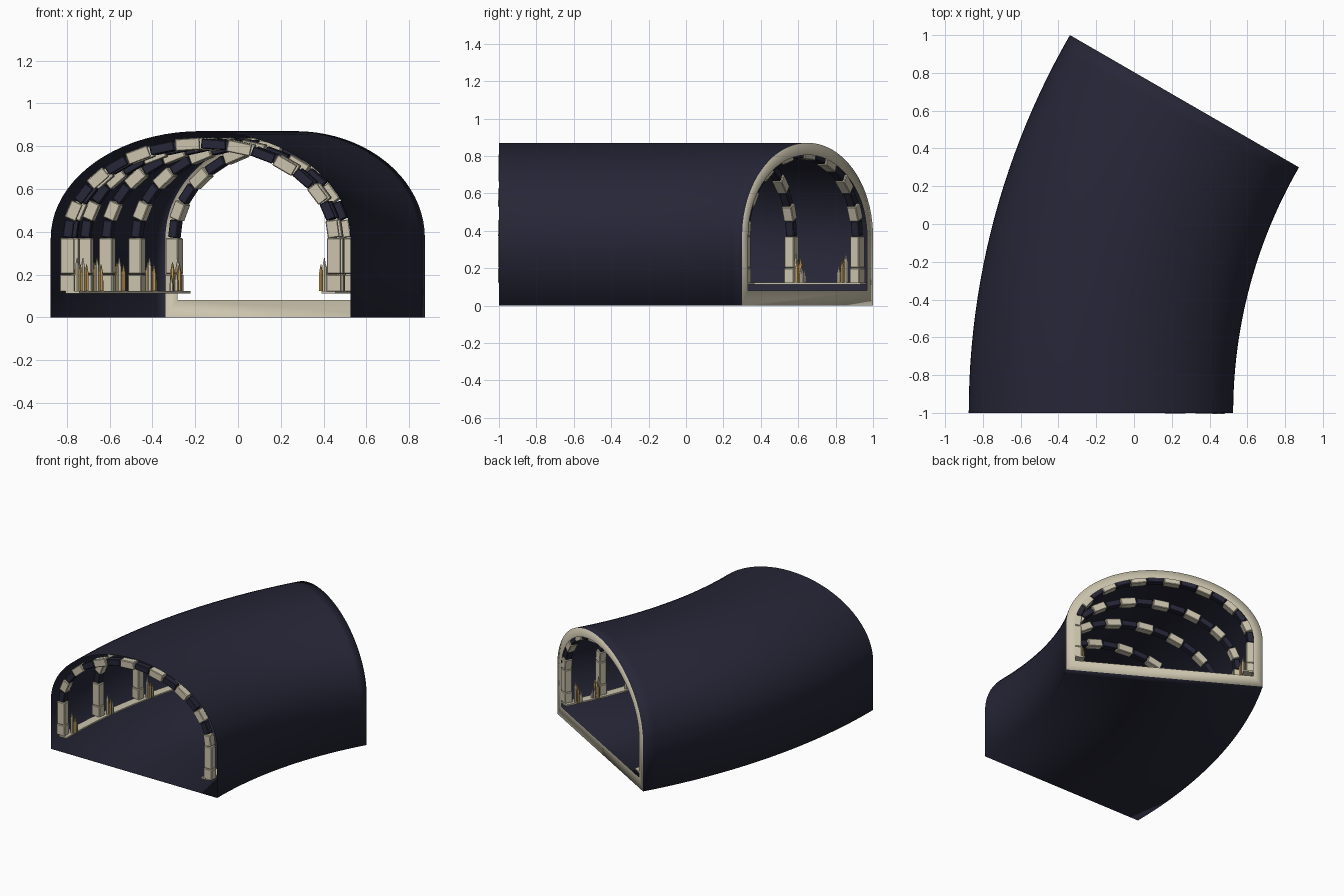
import bpy, bmesh, math
from mathutils import Matrix, Vector

if "Cube" in bpy.data.objects:
    bpy.data.objects.remove(bpy.data.objects["Cube"])

BEND = math.radians(30)
HALF_W, SPRING, RISE, RADIUS = 0.7, 0.37, 0.5, 3.3


def material(name, rgb):
    m = bpy.data.materials.new(name)
    m.use_nodes = True
    m.diffuse_color = (*rgb, 1)
    m.node_tree.nodes["Principled BSDF"].inputs["Base Color"].default_value = (*rgb, 1)
    return m


navy = material("dark navy", (0.019, 0.019, 0.038))
cream = material("cream stone", (0.6, 0.55, 0.42))
gold = material("gold", (0.55, 0.34, 0.1))


def station(angle):
    """Local frame on the bent centreline: x across, y along, z up."""
    return (Matrix.Translation((RADIUS - 0.175, -1, 0)) @ Matrix.Rotation(-angle, 4, 'Z')
            @ Matrix.Translation((-RADIUS, 0, 0)))


def finish(name, bm, mats, bevel=0):
    me = bpy.data.meshes.new(name)
    bm.to_mesh(me)
    bm.free()
    for m in mats:
        me.materials.append(m)
    ob = bpy.data.objects.new(name, me)
    bpy.context.collection.objects.link(ob)
    if bevel:
        mod = ob.modifiers.new("soft edges", 'BEVEL')
        mod.width, mod.segments = bevel, 1
    return ob


def box(bm, frame, centre, size, mat=0, tilt=0):
    mtx = (frame @ Matrix.Translation(centre) @ Matrix.Rotation(tilt, 4, 'Y')
           @ Matrix.Diagonal((*size, 1)))
    verts = bmesh.ops.create_cube(bm, size=1, matrix=mtx)["verts"]
    for f in {f for v in verts for f in v.link_faces}:
        f.material_index = mat


def arch_profile(inset, floor, segments=40):
    """Closed section: flat floor, straight walls, elliptical vault."""
    w, h = HALF_W - inset, RISE - inset
    pts = [(-w, floor)]
    for i in range(segments + 1):
        t = math.pi * i / segments
        pts.append((-w * math.cos(t), SPRING + h * math.sin(t)))
    return pts + [(w, floor)]


def add_ring(bm, angle, profile):
    frame = station(angle)
    return [bm.verts.new(frame @ Vector((x, 0, z))) for x, z in profile]


def bridge(bm, a, b, mat=0):
    n = len(a)
    for i in range(n):
        j = (i + 1) % n
        f = bm.faces.new((a[i], b[i], b[j], a[j]))
        f.material_index = mat
        f.smooth = True


# Bent tunnel shell with a cream rim closing round its far end
bm = bmesh.new()
STEPS = 24
rings = [add_ring(bm, BEND * i / STEPS, arch_profile(0, 0)) for i in range(STEPS + 1)]
for a, b in zip(rings, rings[1:]):
    bridge(bm, a, b)
bridge(bm, rings[-1], add_ring(bm, BEND, arch_profile(0.065, 0.08)), 1)
finish("tunnel_shell", bm, [navy, cream])

# Ribs: pillars, alternating arch blocks and candle clusters
RIBS, BLOCKS = 6, 16
pillars, arches, candles = bmesh.new(), bmesh.new(), bmesh.new()


def candle(frame, x, y, height, radius, mat):
    base, tip = 0.122, 0.045
    for z, length, top in ((base, height - tip, radius), (base + height - tip, tip, 0.002)):
        verts = bmesh.ops.create_cone(
            candles, cap_ends=True, segments=6, radius1=radius, radius2=top, depth=length,
            matrix=frame @ Matrix.Translation((x, y, z + length / 2)))["verts"]
        for f in {f for v in verts for f in v.link_faces}:
            f.material_index = mat


for rib in range(RIBS):
    frame = station(math.radians(0.5 + 5.75 * rib))
    along = -1 if rib == RIBS - 1 else 1
    for side in (-1, 1):
        x = side * 0.6225
        box(pillars, frame, (x, 0, 0.16), (0.07, 0.058, 0.08))
        box(pillars, frame, (x, 0, 0.286), (0.065, 0.054, 0.168))
        cx = side * 0.578
        candle(frame, cx, along * 0.045, 0.155, 0.011, 0)
        candle(frame, cx - side * 0.016, along * 0.06, 0.125, 0.011, 1)
        candle(frame, cx + side * 0.018, along * 0.065, 0.135, 0.011, 1)
        candle(frame, cx - side * 0.012, along * 0.083, 0.09, 0.011, 0)
        candle(frame, cx + side * 0.01, along * 0.09, 0.07, 0.01, 0)
    for i in range(BLOCKS):
        t = math.pi * (i + 0.5) / BLOCKS
        dx, dz = 0.62 * math.sin(t), 0.44 * math.cos(t)
        length = math.hypot(dx, dz) * math.pi / BLOCKS
        is_cream = i % 2
        thick = 0.056 if is_cream else 0.046
        box(arches, frame, (-0.62 * math.cos(t), 0, SPRING + 0.44 * math.sin(t)),
            (length * 0.95, thick, thick), 1 - is_cream, -math.atan2(dz, dx))

finish("wall_pillars", pillars, [cream], 0.004)
finish("arch_blocks", arches, [cream, navy], 0.004)
finish("candle_clusters", candles, [cream, gold])

# Thin ledges following both walls
for name, side in (("right_ledge", -1), ("left_ledge", 1)):
    bm = bmesh.new()
    section = [(side * x, z) for x, z in ((0.565, 0.112), (0.63, 0.112), (0.63, 0.123), (0.565, 0.123))]
    rings = [add_ring(bm, BEND * i / STEPS, section) for i in range(STEPS + 1)]
    for a, b in zip(rings, rings[1:]):
        bridge(bm, a, b)
    for end in (rings[0], rings[-1]):
        bm.faces.new(end)
    for f in bm.faces:
        f.smooth = False
    bmesh.ops.recalc_face_normals(bm, faces=bm.faces)
    finish(name, bm, [cream])
